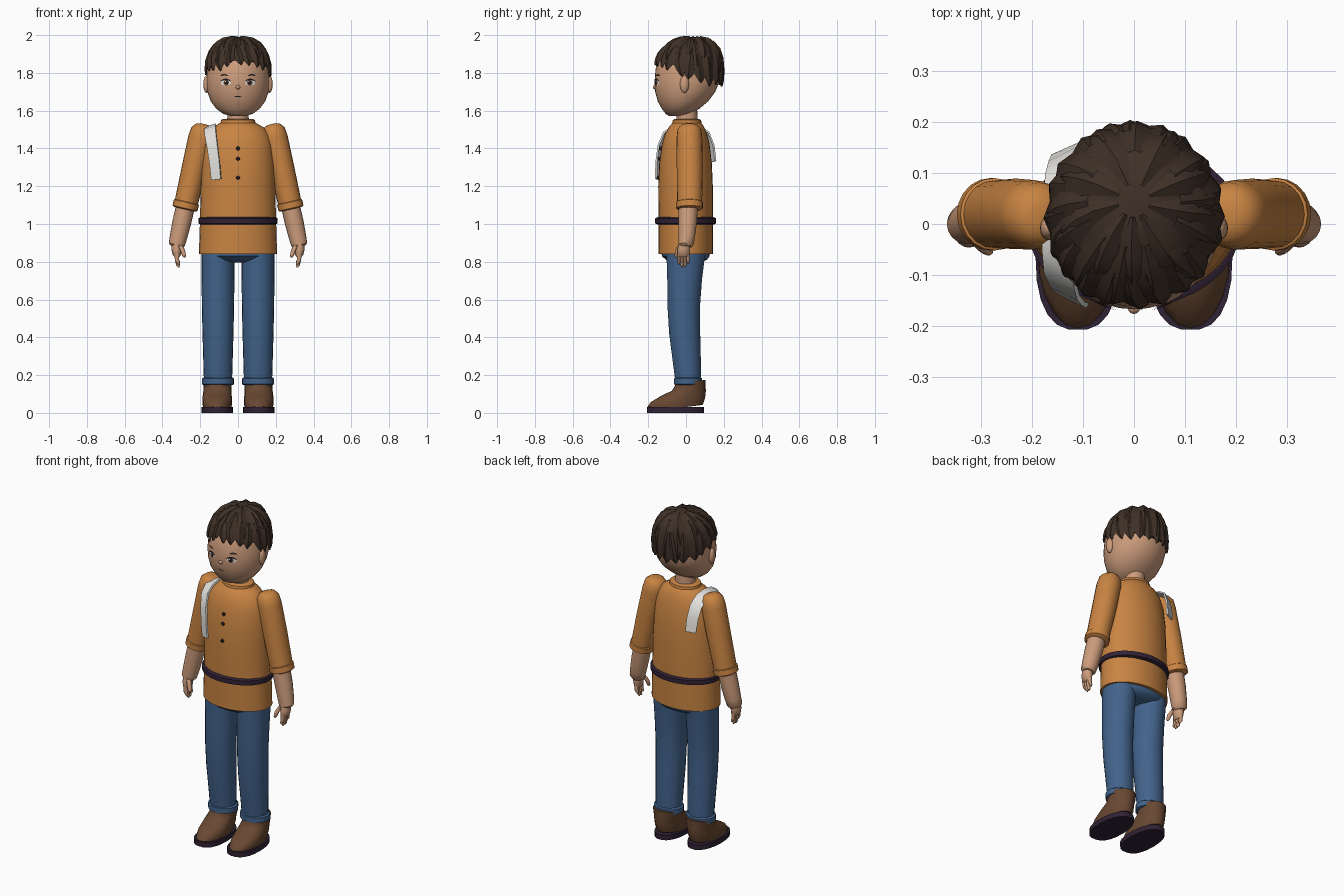
import bpy, bmesh, math, random
from mathutils import Vector

random.seed(4)


def material(name, r, g, b):
    m = bpy.data.materials.new(name)
    m.diffuse_color = (r, g, b, 1)
    return m


ORANGE = material("orange_cloth", 0.58, 0.23, 0.055)
SKIN = material("skin", 0.60, 0.33, 0.20)
HAIR = material("dark_brown_hair", 0.05, 0.03, 0.02)
DENIM = material("blue_denim", 0.055, 0.125, 0.26)
LEATHER = material("brown_leather", 0.14, 0.065, 0.032)
PLUM = material("dark_plum", 0.03, 0.016, 0.035)
WHITE = material("off_white", 0.78, 0.77, 0.74)
BLACK = material("black", 0.012, 0.009, 0.01)


def finish(name, bm, mat, recalc=True, angle=38):
    if recalc:
        bmesh.ops.recalc_face_normals(bm, faces=bm.faces[:])
    me = bpy.data.meshes.new(name)
    bm.to_mesh(me)
    bm.free()
    me.materials.append(mat)
    me.shade_smooth()
    me.set_sharp_from_angle(angle=math.radians(angle))
    ob = bpy.data.objects.new(name, me)
    bpy.context.collection.objects.link(ob)
    return ob


def loft(name, rings, mat, n=24, side=1, tilt=0.0, slope=0.0):
    """Skin elliptical rings (x, y, z, rx, ry); side=-1 mirrors in x."""
    bm = bmesh.new()
    loops = []
    for x, y, z, rx, ry in rings:
        loop = []
        for i in range(n):
            a = math.tau * i / n
            c, s = rx * math.cos(a), ry * math.sin(a)
            loop.append(bm.verts.new((side * (x + c * math.cos(tilt)), y + s,
                                      z + c * math.sin(tilt) + slope * s)))
        loops.append(loop)
    for lo, hi in zip(loops, loops[1:]):
        for i in range(n):
            j = (i + 1) % n
            bm.faces.new((lo[i], lo[j], hi[j], hi[i]))
    bm.faces.new(loops[0])
    bm.faces.new(loops[-1])
    return finish(name, bm, mat)


def rings_yz(x, rows):
    """Rows (z, rx, front y, back y) to rings."""
    return [(x, (f + b) / 2, z, rx, (b - f) / 2) for z, rx, f, b in rows]


def ball(name, loc, size, mat):
    bm = bmesh.new()
    bmesh.ops.create_uvsphere(bm, u_segments=16, v_segments=10, radius=1)
    for v in bm.verts:
        v.co = Vector(loc) + v.co * Vector(size)
    return finish(name, bm, mat)


# Tunic, collar and belt
loft("tunic", rings_yz(0, [
    (0.84, 0.207, -0.146, 0.142), (1.0, 0.202, -0.145, 0.142), (1.2, 0.197, -0.147, 0.142),
    (1.32, 0.192, -0.142, 0.137), (1.42, 0.182, -0.128, 0.125), (1.475, 0.165, -0.112, 0.112),
    (1.51, 0.138, -0.093, 0.098), (1.535, 0.095, -0.072, 0.082), (1.54, 0.08, -0.06, 0.072)]),
    ORANGE, 32)
loft("collar", rings_yz(0, [(1.528, 0.085, -0.065, 0.075), (1.533, 0.093, -0.073, 0.083),
                            (1.55, 0.09, -0.07, 0.08), (1.556, 0.08, -0.06, 0.07)]), ORANGE)
loft("belt", rings_yz(0, [(0.997, 0.198, -0.15, 0.146), (1.003, 0.21, -0.163, 0.159),
                          (1.03, 0.21, -0.163, 0.159), (1.036, 0.198, -0.15, 0.146)]), PLUM, 32)
for z, y in ((1.40, -0.136), (1.345, -0.144), (1.245, -0.149)):
    ball("button", (0, y, z), (0.01, 0.008, 0.01), BLACK)

# Neck and head
loft("neck", [(0, 0.005, 1.52, 0.058, 0.056), (0, 0.005, 1.63, 0.055, 0.054)], SKIN)
HEAD = rings_yz(0, [
    (1.572, 0.035, -0.09, -0.01), (1.583, 0.078, -0.108, 0.025), (1.61, 0.115, -0.128, 0.07),
    (1.65, 0.145, -0.15, 0.118), (1.70, 0.162, -0.163, 0.155), (1.75, 0.168, -0.167, 0.175),
    (1.82, 0.164, -0.161, 0.18), (1.88, 0.148, -0.137, 0.165), (1.94, 0.10, -0.085, 0.12),
    (1.965, 0.04, -0.03, 0.06)])
loft("head", HEAD, SKIN, 36)
ball("nose", (0, -0.164, 1.724), (0.012, 0.012, 0.011), SKIN)


def face_y(x, z):
    """Front surface of the head."""
    for a, b in zip(HEAD, HEAD[1:]):
        if a[2] <= z <= b[2]:
            t = (z - a[2]) / (b[2] - a[2])
            _, cy, _, rx, ry = [p + (q - p) * t for p, q in zip(a, b)]
            return cy - ry * math.sqrt(1 - (x / rx) ** 2)


def face_plate(name, cx, cz, w, h, mat, lift, bend=0.0, n=16):
    """Thin oval laid on the face; bend curves it upward in the middle."""
    bm = bmesh.new()

    def vert(dx, dz):
        x, z = cx + dx, cz + dz - bend * (dx / w) ** 2
        return bm.verts.new((x, face_y(x, z) - lift, z))
    mid = vert(0, 0)
    rim = [vert(w * math.cos(math.tau * i / n), h * math.sin(math.tau * i / n)) for i in range(n)]
    for i in range(n):
        bm.faces.new((mid, rim[i], rim[(i + 1) % n]))
    finish(name, bm, mat, recalc=False)


for s in (-1, 1):
    face_plate("eye_white", s * 0.064, 1.748, 0.027, 0.015, WHITE, 0.002)
    face_plate("iris", s * 0.062, 1.748, 0.014, 0.015, LEATHER, 0.0035)
    face_plate("pupil", s * 0.062, 1.749, 0.009, 0.011, BLACK, 0.005)
    face_plate("eye_glint", s * 0.062 - 0.004, 1.754, 0.003, 0.003, WHITE, 0.0065)
    face_plate("upper_lid", s * 0.065, 1.766, 0.03, 0.004, BLACK, 0.0055, 0.012)
    face_plate("eyebrow", s * 0.073, 1.79, 0.021, 0.005, HAIR, 0.004, 0.005)
    ball("ear", (s * 0.166, -0.008, 1.74), (0.018, 0.024, 0.046), SKIN)
face_plate("mouth", 0, 1.674, 0.02, 0.003, BLACK, 0.003, -0.004)


# Hair: cap plus overlapping pointed locks
def hair_point(theta, t, off):
    edge = 1.815 - 0.055 * math.sin(theta)
    z = edge + (1.99 - edge) * math.cos(t * math.pi / 2) if t < 1 else edge - (t - 1) * 0.2
    u = (z - 1.79) / 0.2
    f = max(0.0, 1 - abs(u) ** 2.4) ** (1 / 2.4)
    cy = 0.012 + max(0, u) ** 2 * 0.03
    return (f * (0.168 + off) * math.cos(theta), cy + f * (0.18 + off) * math.sin(theta),
            z + off * max(0, u))


def grid(bm, rows):
    rows = [[bm.verts.new(p) for p in r] for r in rows]
    for up, dn in zip(rows, rows[1:]):
        for i in range(len(up) - 1):
            bm.faces.new((up[i], dn[i], dn[i + 1], up[i + 1]))


bm = bmesh.new()
cap = [(t, 0.0) for t in (0, 0.12, 0.25, 0.4, 0.55, 0.7, 0.85, 1)] + [(1.0, -0.03)]
grid(bm, [[hair_point(math.tau * i / 32, t, o) for i in range(33)] for t, o in cap])
LAYERS = ((9, 0.08, 0.72, 0.10), (13, 0.3, 1.0, 0.088), (20, 0.55, 1.17, 0.066))
for k, (count, t0, t1, width) in enumerate(LAYERS):
    for i in range(count):
        th = math.tau * (i + 0.5 * k + random.uniform(-0.15, 0.15)) / count - math.pi / 2
        end = t1 + random.uniform(-0.06, 0.08)
        twist = random.uniform(-0.05, 0.25)
        rows = []
        for q, wide in ((0, 0.5), (0.25, 0.85), (0.5, 1), (0.75, 0.8), (0.9, 0.4), (1, 0.0)):
            t = t0 + (end - t0) * q
            c = th + twist * (q - 0.5)
            w = wide * width / 2 / 0.17
            ridge = 0.012 * math.sin(math.pi * min(1, 0.2 + 0.65 * q))
            rows.append([hair_point(c - w, t, 0.001), hair_point(c, t, ridge),
                         hair_point(c + w, t, 0.001), hair_point(c, t, -0.006),
                         hair_point(c - w, t, 0.001)])
        grid(bm, rows)
bmesh.ops.remove_doubles(bm, verts=bm.verts[:], dist=0.0002)
finish("hair", bm, HAIR, recalc=False, angle=30)

# Arms hang along a line tilted outward from the shoulder
LEAN = math.radians(12.8)


def arm_rings(rows):
    """Rows (distance down the arm, radius x, radius y, centre y)."""
    return [(0.187 + d * math.sin(LEAN), y, 1.495 - d * math.cos(LEAN), rx, ry)
            for d, rx, ry, y in rows]


for s in (-1, 1):
    loft("sleeve", arm_rings([
        (-0.035, 0.02, 0.022, 0.018), (-0.028, 0.042, 0.045, 0.018), (-0.005, 0.062, 0.063, 0.018),
        (0.04, 0.068, 0.068, 0.018), (0.2, 0.066, 0.069, 0.02), (0.41, 0.062, 0.066, 0.019)]),
        ORANGE, 20, s, LEAN)
    loft("sleeve_cuff", arm_rings([
        (0.385, 0.06, 0.064, 0.019), (0.39, 0.068, 0.071, 0.019), (0.422, 0.068, 0.071, 0.019),
        (0.428, 0.058, 0.06, 0.019)]), ORANGE, 20, s, LEAN)
    loft("forearm", arm_rings([
        (0.40, 0.05, 0.052, 0.012), (0.5, 0.05, 0.049, 0.009), (0.58, 0.046, 0.044, 0.004),
        (0.62, 0.043, 0.04, 0.0), (0.632, 0.03, 0.03, 0.0)]), SKIN, 18, s, LEAN)
    loft("palm", [(0.322, -0.008, 0.90, 0.028, 0.03), (0.325, -0.012, 0.865, 0.028, 0.034),
                  (0.324, -0.013, 0.835, 0.021, 0.033), (0.323, -0.013, 0.825, 0.012, 0.026)],
         SKIN, 14, s)
    for i, tip in enumerate((0.785, 0.77, 0.772, 0.79)):
        y = -0.037 + 0.016 * i
        loft("finger", [(0.324, y, 0.845, 0.012, 0.009), (0.323, y, 0.81, 0.0115, 0.009),
                        (0.317, y, tip + 0.01, 0.01, 0.008), (0.314, y, tip, 0.004, 0.004)],
             SKIN, 10, s)
    loft("thumb", [(0.308, -0.03, 0.89, 0.013, 0.014), (0.293, -0.045, 0.86, 0.013, 0.013),
                   (0.285, -0.052, 0.83, 0.01, 0.01), (0.284, -0.053, 0.822, 0.004, 0.004)],
         SKIN, 10, s)

    # Trouser legs, turn-ups, shoes and soles
    loft("trouser_leg", rings_yz(0.106, [
        (0.15, 0.074, -0.055, 0.078), (0.25, 0.077, -0.068, 0.08), (0.42, 0.082, -0.09, 0.076),
        (0.55, 0.085, -0.098, 0.074), (0.7, 0.087, -0.1, 0.085), (0.86, 0.088, -0.105, 0.105)]),
        DENIM, 22, s)
    loft("trouser_turn_up", rings_yz(0.106, [
        (0.148, 0.077, -0.055, 0.076), (0.152, 0.085, -0.064, 0.086),
        (0.182, 0.085, -0.064, 0.086), (0.188, 0.077, -0.056, 0.078)]), DENIM, 22, s)
    loft("shoe", rings_yz(0.11, [
        (0.025, 0.074, -0.196, 0.088), (0.05, 0.079, -0.204, 0.098), (0.075, 0.078, -0.186, 0.103),
        (0.1, 0.076, -0.14, 0.105)]) + rings_yz(0.108, [
            (0.128, 0.074, -0.075, 0.104), (0.15, 0.075, -0.06, 0.104), (0.165, 0.077, -0.058, 0.104)]),
        LEATHER, 20, s, slope=0.12)
    bm = bmesh.new()
    outline = []
    for i in range(22):
        a = math.tau * i / 22
        y = -0.056 + 0.152 * math.copysign(abs(math.sin(a)) ** 0.8, math.sin(a))
        w = 0.083 if y < -0.03 else 0.083 - 0.08 * (y + 0.03)
        outline.append(bm.verts.new((s * (0.11 + w * math.copysign(abs(math.cos(a)) ** 0.8,
                                                                  math.cos(a))), y, 0)))
    base = bm.faces.new(outline)
    top = bmesh.ops.extrude_face_region(bm, geom=[base])["geom"]
    bmesh.ops.translate(bm, verts=[v for v in top if isinstance(v, bmesh.types.BMVert)],
                        vec=(0, 0, 0.03))
    if not base.is_valid or not any(abs(f.calc_center_median().z) < 1e-5 for f in bm.faces):
        bm.faces.new(outline)
    finish("sole", bm, PLUM)

# Hips join the trouser legs under the tunic
loft("hips", rings_yz(0, [(0.795, 0.09, -0.06, 0.07), (0.81, 0.165, -0.105, 0.11),
                          (0.83, 0.19, -0.128, 0.125), (0.88, 0.195, -0.132, 0.13)]), DENIM)

# Strap over one shoulder: (centre, half-width direction)
PATH = [((-0.115, -0.147, 1.235), (0.025, -0.012, 0.003)), ((-0.123, -0.145, 1.32), (0.026, -0.013, 0.004)),
        ((-0.135, -0.132, 1.41), (0.027, -0.014, 0.006)), ((-0.145, -0.105, 1.475), (0.029, -0.012, 0.01)),
        ((-0.148, -0.06, 1.507), (0.03, -0.006, 0.01)), ((-0.148, 0.0, 1.518), (0.03, 0, 0.01)),
        ((-0.146, 0.06, 1.51), (0.03, 0.006, 0.01)), ((-0.142, 0.108, 1.475), (0.029, 0.012, 0.01)),
        ((-0.137, 0.133, 1.41), (0.028, 0.014, 0.006)), ((-0.132, 0.144, 1.33), (0.027, 0.012, 0.003))]
bm = bmesh.new()
loops = []
for i, (p, w) in enumerate(PATH):
    p, w = Vector(p), Vector(w)
    along = Vector(PATH[min(i + 1, len(PATH) - 1)][0]) - Vector(PATH[max(i - 1, 0)][0])
    out = w.cross(along).normalized() * 0.005
    loops.append([bm.verts.new(q) for q in (p - w - out, p + w - out, p + w + out, p - w + out)])
for lo, hi in zip(loops, loops[1:]):
    for i in range(4):
        bm.faces.new((lo[i], lo[(i + 1) % 4], hi[(i + 1) % 4], hi[i]))
bm.faces.new(loops[0])
bm.faces.new(loops[-1])
finish("shoulder_strap", bm, WHITE)
